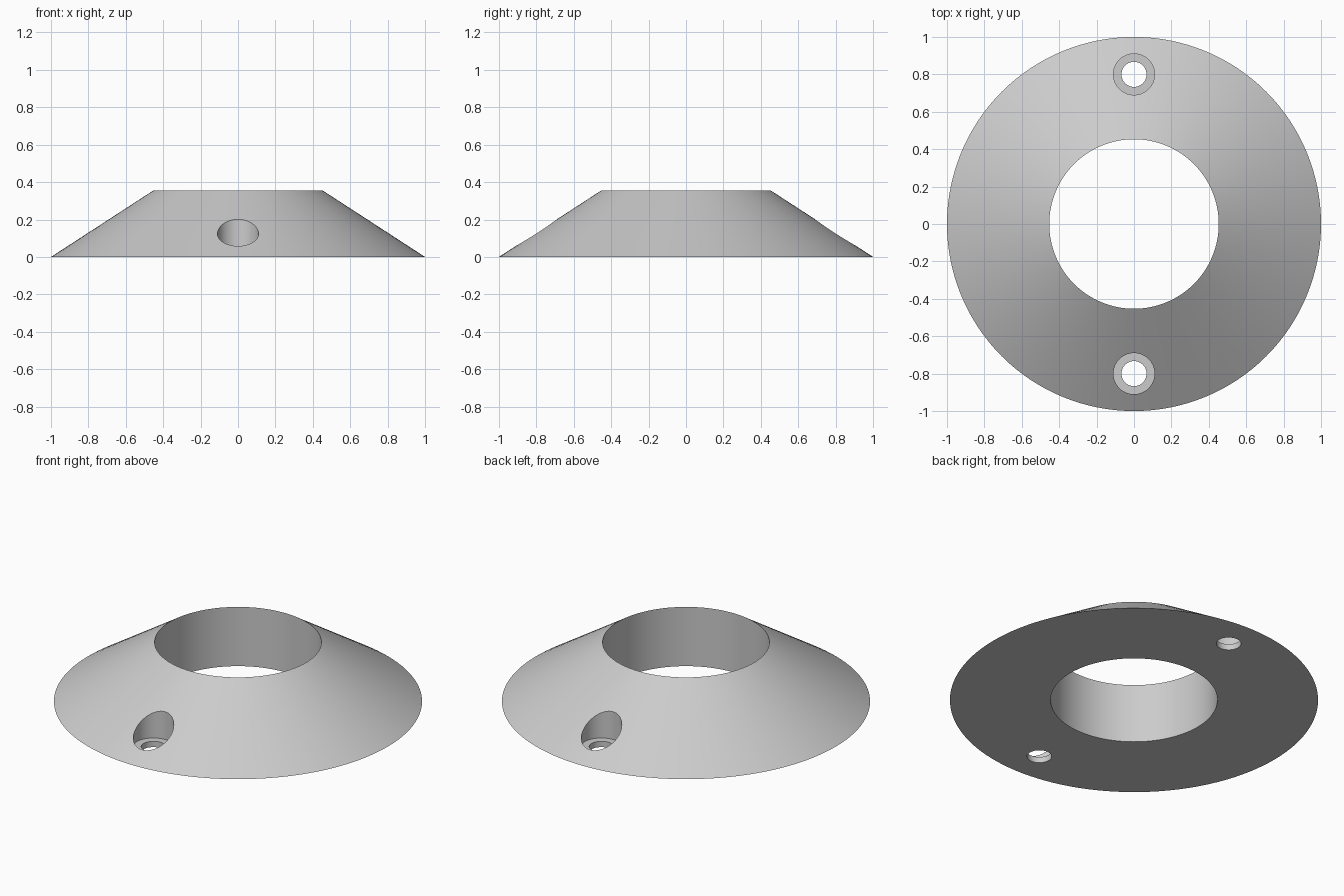
import bpy
import bmesh
from math import cos, sin, tau, radians

cube = bpy.data.objects.get("Cube")
if cube:
    bpy.data.objects.remove(cube, do_unlink=True)

SEGMENTS = 128
HEIGHT = 0.355
BORE = 0.453
SCREW_Y = 0.8
SEAT_Z = 0.035

grey = bpy.data.materials.new("plain grey")
grey.use_nodes = True
grey.diffuse_color = (0.6, 0.6, 0.6, 1)
grey.node_tree.nodes["Principled BSDF"].inputs["Base Color"].default_value = (0.6, 0.6, 0.6, 1)


def lathe_ring(name, profile):
    """Sweep a closed (radius, z) profile around the z axis."""
    bm = bmesh.new()
    loops = []
    for i in range(SEGMENTS):
        a = tau * i / SEGMENTS
        loops.append([bm.verts.new((r * cos(a), r * sin(a), z)) for r, z in profile])
    n = len(profile)
    for i in range(SEGMENTS):
        here, there = loops[i], loops[(i + 1) % SEGMENTS]
        for j in range(n):
            k = (j + 1) % n
            bm.faces.new((here[j], there[j], there[k], here[k]))
    bmesh.ops.recalc_face_normals(bm, faces=bm.faces)
    mesh = bpy.data.meshes.new(name)
    bm.to_mesh(mesh)
    bm.free()
    obj = bpy.data.objects.new(name, mesh)
    bpy.context.collection.objects.link(obj)
    mesh.materials.append(grey)
    return obj


def drill(target, radius, y, bottom, top):
    """Cut a vertical round hole and discard the cutter."""
    bpy.ops.mesh.primitive_cylinder_add(vertices=64, radius=radius, depth=top - bottom,
                                        location=(0, y, (top + bottom) / 2))
    cutter = bpy.context.object
    cutter.name = "hole_cutter"
    cutter.hide_render = True
    cutter.data.materials.append(grey)
    mod = target.modifiers.new("hole", 'BOOLEAN')
    mod.operation = 'DIFFERENCE'
    mod.solver = 'EXACT'
    mod.object = cutter
    bpy.context.view_layer.objects.active = target
    bpy.ops.object.modifier_apply(modifier=mod.name)
    bpy.data.objects.remove(cutter, do_unlink=True)


# Conical flange with a straight central bore
flange = lathe_ring("conical_flange", [(1, 0), (BORE, HEIGHT), (BORE, 0)])

# Counterbored screw holes, front and back
for side in (-1, 1):
    drill(flange, 0.11, side * SCREW_Y, SEAT_Z, 0.6)
    drill(flange, 0.067, side * SCREW_Y, -0.2, 0.5)

# Smooth round walls with sharp rims
bpy.ops.object.select_all(action='DESELECT')
flange.select_set(True)
bpy.context.view_layer.objects.active = flange
bpy.ops.object.shade_smooth_by_angle(angle=radians(25))
